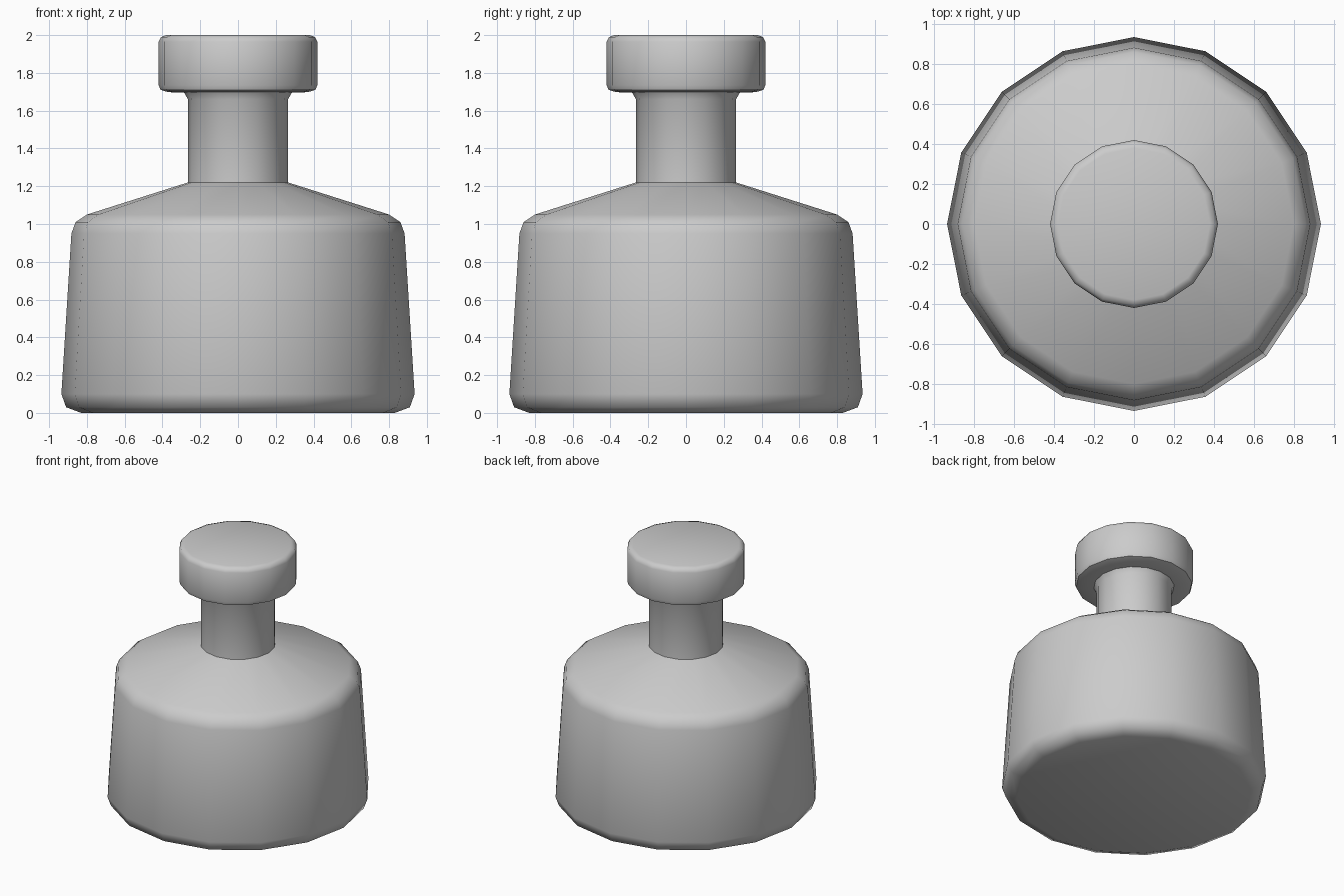
import bpy, bmesh, math

if "Cube" in bpy.data.objects:
    bpy.data.objects.remove(bpy.data.objects["Cube"])

SIDES = 16

def lathe(name, profile):
    """Revolve (radius, z) points around z and cap both ends."""
    bm = bmesh.new()
    rings = []
    for r, z in profile:
        rings.append([bm.verts.new((r * math.cos(2 * math.pi * i / SIDES),
                                    r * math.sin(2 * math.pi * i / SIDES), z))
                      for i in range(SIDES)])
    for a, b in zip(rings, rings[1:]):
        for i in range(SIDES):
            j = (i + 1) % SIDES
            bm.faces.new((a[i], a[j], b[j], b[i]))
    bm.faces.new(rings[0][::-1])
    bm.faces.new(rings[-1])
    mesh = bpy.data.meshes.new(name)
    bm.to_mesh(mesh)
    bm.free()
    obj = bpy.data.objects.new(name, mesh)
    bpy.context.collection.objects.link(obj)
    bpy.ops.object.select_all(action='DESELECT')
    obj.select_set(True)
    bpy.context.view_layer.objects.active = obj
    bpy.ops.object.shade_smooth_by_angle(angle=math.radians(50))
    return obj

# Whole flask in one continuous skin
lathe("flask", [
    # rounded base and tapered body
    (0.83, 0.0), (0.91, 0.03), (0.935, 0.1), (0.882, 0.95),
    # rounded shoulder edge and sloping shoulder
    (0.86, 1.01), (0.80, 1.05), (0.265, 1.22),
    # neck with small flare under the stopper
    (0.265, 1.66), (0.285, 1.695),
    # stopper with bevelled rims
    (0.37, 1.698), (0.41, 1.71), (0.42, 1.735),
    (0.42, 1.965), (0.407, 1.99), (0.38, 2.0),
])
